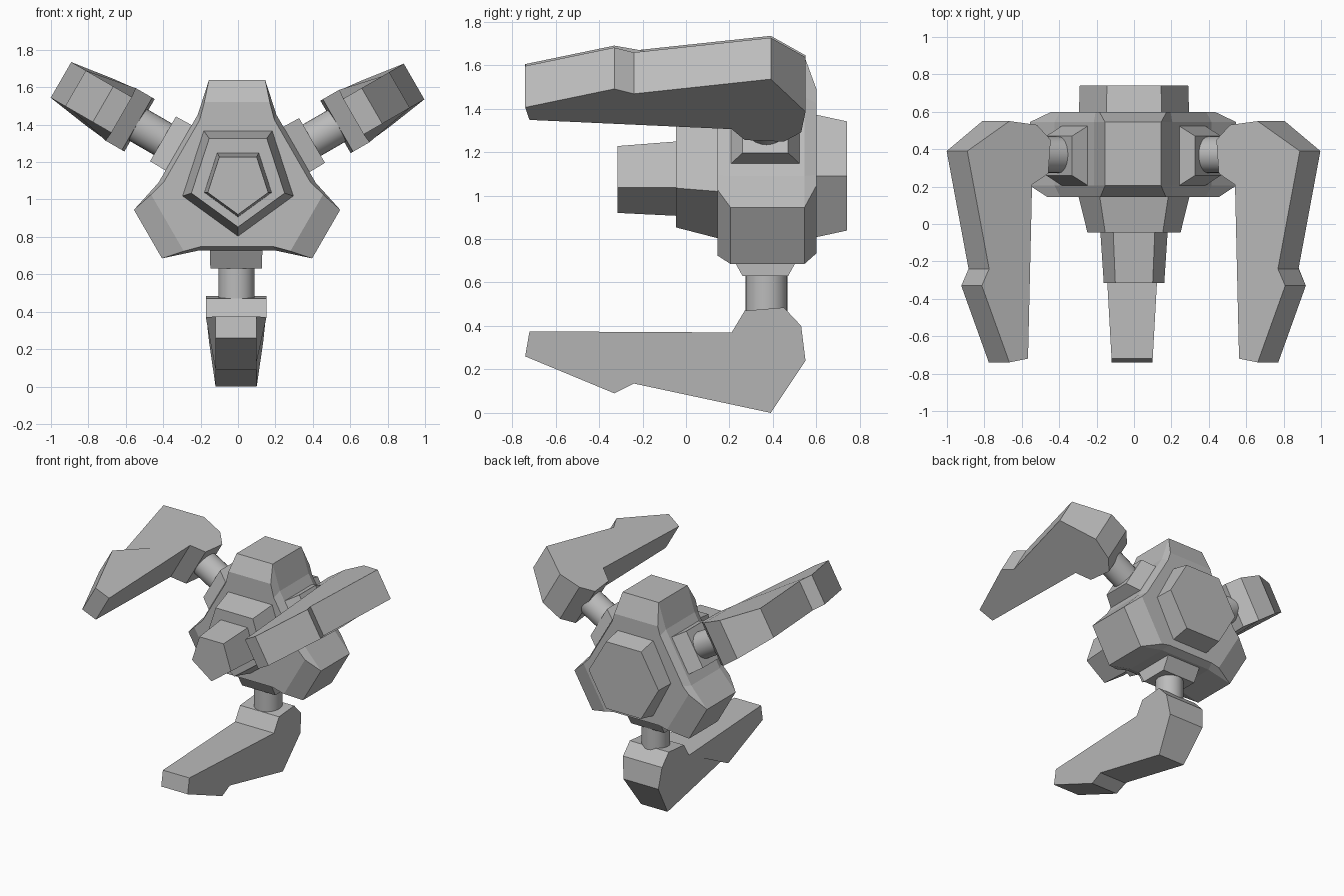
import bpy, bmesh, math
from mathutils import Matrix, Vector

cube = bpy.data.objects.get("Cube")
if cube:
    bpy.data.objects.remove(cube, do_unlink=True)

AXIS = Vector((-0.005, 0, 1.09))   # hub axis runs along y through this point

grey = bpy.data.materials.new("plain_grey")
grey.use_nodes = True
colour = (0.5, 0.5, 0.5, 1)
grey.diffuse_color = colour
grey.node_tree.nodes["Principled BSDF"].inputs["Base Color"].default_value = colour


def loft(name, rings, turn=0):
    """Skin matching rings of points, cap both ends, turn about the hub axis."""
    bm = bmesh.new()
    loops = [[bm.verts.new(p) for p in ring] for ring in rings]
    for a, b in zip(loops, loops[1:]):
        for i in range(len(a)):
            j = (i + 1) % len(a)
            bm.faces.new((a[i], a[j], b[j], b[i]))
    bm.faces.new(loops[0])
    bm.faces.new(loops[-1])
    bmesh.ops.recalc_face_normals(bm, faces=bm.faces)
    spin = (Matrix.Translation(AXIS) @ Matrix.Rotation(math.radians(turn), 4, 'Y')
            @ Matrix.Translation(-AXIS))
    bm.transform(spin)
    mesh = bpy.data.meshes.new(name)
    bm.to_mesh(mesh)
    bm.free()
    mesh.materials.append(grey)
    obj = bpy.data.objects.new(name, mesh)
    bpy.context.collection.objects.link(obj)
    return obj


def polygon(sides, y, rx, rz, z, start):
    """Regular polygon in the xz plane at depth y."""
    angles = [math.radians(start + 360 * i / sides) for i in range(sides)]
    return [(rx * math.cos(a), y, z + rz * math.sin(a)) for a in angles]


def lobed(y, tip_r, tip_w, root_r, root_w):
    """Three-lobed outline in the xz plane at depth y."""
    pts = []
    for deg in (90, 210, 330):
        a = math.radians(deg)
        out = Vector((math.cos(a), 0, math.sin(a)))
        side = Vector((-math.sin(a), 0, math.cos(a)))
        for r, t in ((root_r, -root_w), (tip_r, -tip_w), (tip_r, tip_w), (root_r, root_w)):
            pts.append(AXIS + out * r + side * t + Vector((0, y, 0)))
    return pts


# Central hub with chamfered lobes
loft("hub", [
    lobed(0.145, 0.43, 0.175, 0.335, 0.2),
    lobed(0.205, 0.55, 0.15, 0.364, 0.21),
    lobed(0.545, 0.55, 0.15, 0.364, 0.21),
    lobed(0.60, 0.40, 0.18, 0.335, 0.2),
])

# Five-sided front collar and nozzle
loft("front_collar", [
    polygon(5, 0.16, 0.315, 0.315, 1.115, -90),
    polygon(5, -0.045, 0.262, 0.262, 1.115, -90),
])
loft("front_nozzle", [
    polygon(5, -0.03, 0.19, 0.19, 1.096, -90),
    polygon(5, -0.315, 0.17, 0.17, 1.09, -90),
])

# Six-sided back plate
loft("back_plate", [
    polygon(6, 0.58, 0.295, 0.33, 1.09, 0),
    polygon(6, 0.74, 0.29, 0.29, 1.09, 0),
])

# Claw side profile: y, z, half width
CLAW = [
    (-0.74, 0.26, 0.11), (-0.72, 0.375, 0.11), (0.21, 0.37, 0.162),
    (0.27, 0.47, 0.162), (0.45, 0.485, 0.162), (0.53, 0.40, 0.162),
    (0.55, 0.24, 0.145), (0.39, 0.0, 0.11), (-0.24, 0.135, 0.11),
    (-0.33, 0.09, 0.11),
]


def rectangle(z, half_x, y0, y1):
    x = -0.01
    return [(x - half_x, y0, z), (x + half_x, y0, z),
            (x + half_x, y1, z), (x - half_x, y1, z)]


def circle(z, r):
    angles = [math.tau * i / 24 for i in range(24)]
    return [(-0.008 + r * math.cos(a), 0.37 + r * math.sin(a), z) for a in angles]


# Three limbs, each a socket, a round neck and a claw
for label, turn in (("lower", 0), ("upper_right", 120), ("upper_left", -120)):
    loft(label + "_socket", [rectangle(0.76, 0.14, 0.19, 0.54),
                             rectangle(0.72, 0.14, 0.21, 0.52),
                             rectangle(0.63, 0.138, 0.26, 0.47)], turn)
    neck = loft(label + "_neck", [circle(0.66, 0.097), circle(0.42, 0.097)], turn)
    bpy.ops.object.select_all(action='DESELECT')
    neck.select_set(True)
    bpy.context.view_layer.objects.active = neck
    bpy.ops.object.shade_smooth_by_angle()
    loft(label + "_claw", [[(-0.01 - w, y, z) for y, z, w in CLAW],
                           [(-0.01 + w, y, z) for y, z, w in CLAW]], turn)
